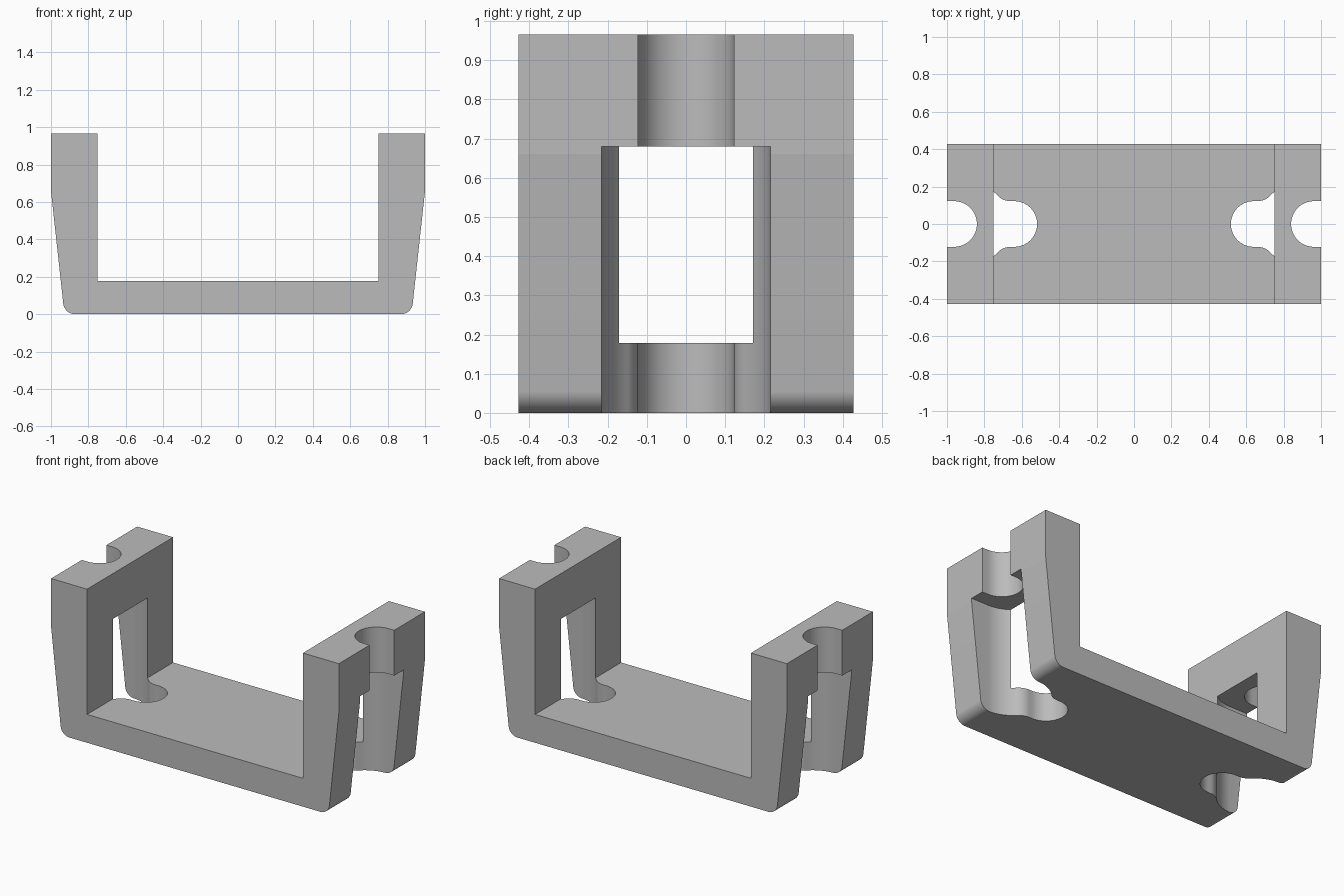
import bpy, bmesh
from math import cos, sin, pi, atan2, hypot

if "Cube" in bpy.data.objects:
    bpy.data.objects.remove(bpy.data.objects["Cube"], do_unlink=True)

grey = bpy.data.materials.new("mid grey")
grey.use_nodes = True
grey.diffuse_color = (0.5, 0.5, 0.5, 1)
grey.node_tree.nodes["Principled BSDF"].inputs["Base Color"].default_value = (0.5, 0.5, 0.5, 1)


def prism(name, points, direction, bevel_test=None):
    """Extrude a closed outline, optionally rounding some long edges."""
    bm = bmesh.new()
    face = bm.faces.new([bm.verts.new(p) for p in points])
    new = bmesh.ops.extrude_face_region(bm, geom=[face])["geom"]
    bmesh.ops.translate(bm, vec=direction,
                        verts=[v for v in new if isinstance(v, bmesh.types.BMVert)])
    if bevel_test:
        edges = [e for e in bm.edges if all(bevel_test(v.co) for v in e.verts)
                 and abs(e.verts[0].co.y - e.verts[1].co.y) > 0.1]
        bmesh.ops.bevel(bm, geom=edges, offset=0.055, offset_type='OFFSET',
                        segments=24, profile=0.5, affect='EDGES')
    bmesh.ops.recalc_face_normals(bm, faces=bm.faces)
    mesh = bpy.data.meshes.new(name)
    bm.to_mesh(mesh)
    bm.free()
    mesh.materials.append(grey)
    obj = bpy.data.objects.new(name, mesh)
    bpy.context.collection.objects.link(obj)
    return obj


def arc(cx, cy, r, a0, a1, n):
    return [(cx + r * cos(a0 + (a1 - a0) * i / n),
             cy + r * sin(a0 + (a1 - a0) * i / n)) for i in range(n + 1)]


# U-shaped body with tapered outer walls and rounded lower corners
half = [(0.75, 0.178), (0.75, 0.965), (1, 0.965), (1, 0.66), (0.928, 0)]
outline = half + [(-x, z) for x, z in reversed(half)]
bracket = prism("bracket", [(x, -0.427, z) for x, z in outline], (0, 0.854, 0),
                lambda co: co.z < 0.01)

# Upper screw channel outline, open to the outside
upper = [(1.2, 0.122)] + arc(0.962, 0, 0.122, pi / 2, 3 * pi / 2, 48) + [(1.2, -0.122)]

# Lower keyhole outline: wide pocket, blended neck and round inner end
wide, wide_x, narrow, narrow_x = 0.215, 0.88, 0.122, 0.64
neck_x, blend = 0.66, 0.092
neck_y = narrow + blend
turn = atan2(neck_y, neck_x - wide_x)
side = [(1.2, wide)] + arc(wide_x, 0, wide, pi / 2, turn, 14)
side += arc(neck_x, neck_y, blend, turn - pi, -pi / 2, 16)[1:]
side += arc(narrow_x, 0, narrow, pi / 2, pi, 24)
lower = side + [(x, -y) for x, y in reversed(side[:-1])]

# Cut both channels in each end
cutters = []
for s, end in ((1, "left"), (-1, "right")):
    for name, shape, z0, z1 in (("lower", lower, -0.1, 0.68), ("upper", upper, 0.5, 1.1)):
        cutter = prism(f"{end}_{name}_cutter", [(s * x, y, z0) for x, y in shape],
                       (0, 0, z1 - z0))
        cutter.hide_render = True
        cutters.append(cutter)
        mod = bracket.modifiers.new(cutter.name, 'BOOLEAN')
        mod.operation = 'DIFFERENCE'
        mod.solver = 'EXACT'
        mod.object = cutter

# Bake the cuts, then drop the helpers
bpy.context.view_layer.update()
graph = bpy.context.evaluated_depsgraph_get()
result = bpy.data.meshes.new_from_object(bracket.evaluated_get(graph))
bracket.modifiers.clear()
bracket.data = result
for cutter in cutters:
    bpy.data.objects.remove(cutter, do_unlink=True)

# Smooth rounded walls, crisp corners
bpy.ops.object.select_all(action='DESELECT')
bracket.select_set(True)
bpy.context.view_layer.objects.active = bracket
bpy.ops.object.shade_smooth_by_angle(angle=5 * pi / 180)
